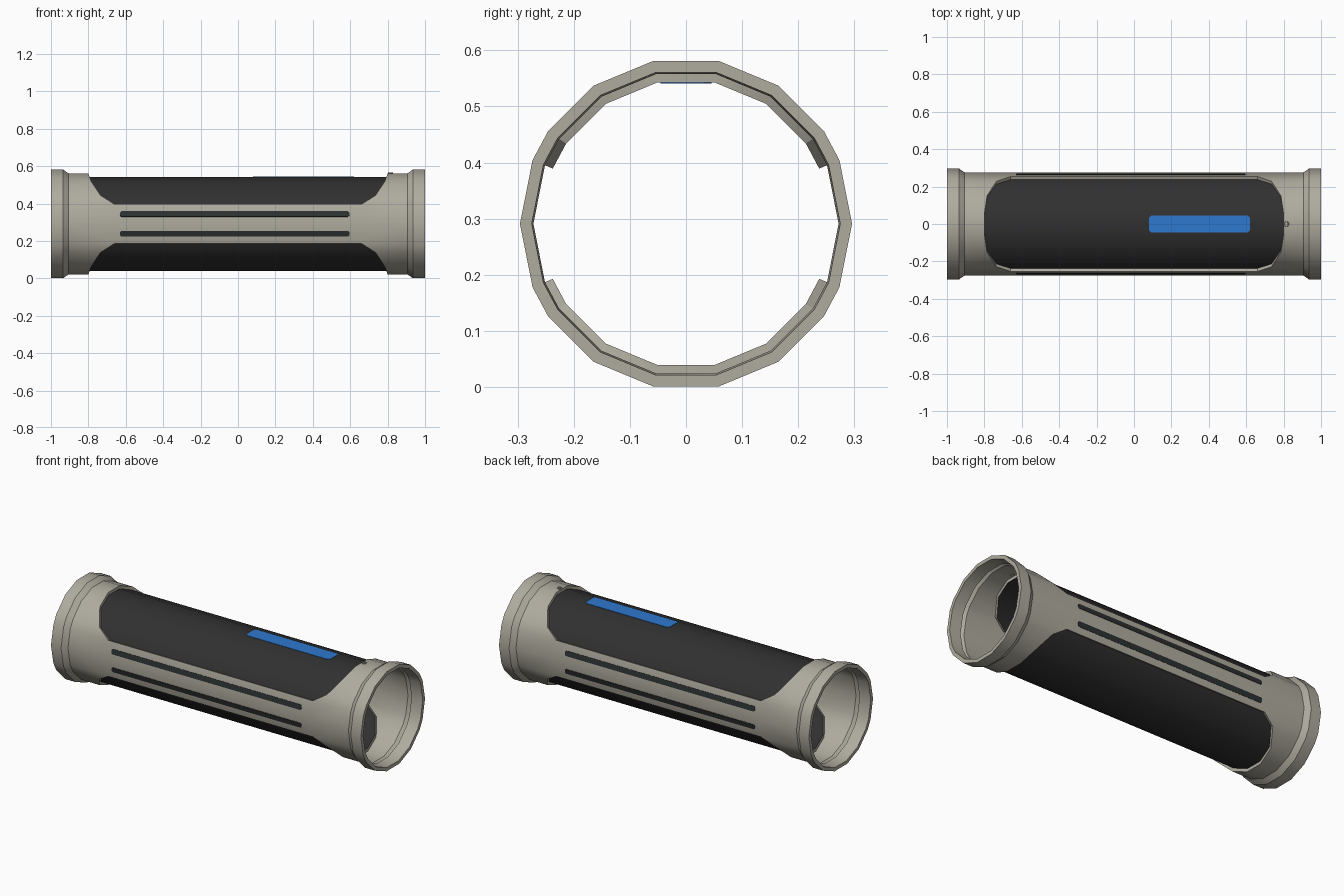
import bpy, bmesh, math
from mathutils import Matrix, Vector

if "Cube" in bpy.data.objects:
    bpy.data.objects.remove(bpy.data.objects["Cube"])

CZ = 0.291                                   # height of the tube axis
R_RIM, R_BODY, R_PANEL = 0.296, 0.275, 0.257
# ring angles from the top; extra corners at the sides follow the window edges
HALF = [-67.5, -56.25, -33.75, -11.25, 11.25, 33.75, 56.25, 67.5]
ANGLES = HALF + [90] + [a + 180 for a in HALF] + [270]
EDGE = {67.5: 0.66, 56.25: 0.735, 33.75: 0.785, 11.25: 0.80}   # window half length


def material(name, rgb):
    m = bpy.data.materials.new(name)
    m.diffuse_color = (*rgb, 1)
    m.use_nodes = True
    m.node_tree.nodes["Principled BSDF"].inputs["Base Color"].default_value = m.diffuse_color
    return m


BEIGE = material("warm_grey_metal", (0.43, 0.41, 0.345))
DARK = material("charcoal", (0.03, 0.03, 0.03))
SLOT = material("slot_dark_grey", (0.026, 0.03, 0.03))
BLUE = material("blue", (0.027, 0.19, 0.62))


def finish(bm, name, mat, smooth=True):
    bmesh.ops.remove_doubles(bm, verts=bm.verts, dist=1e-5)
    bmesh.ops.recalc_face_normals(bm, faces=bm.faces)
    me = bpy.data.meshes.new(name)
    bm.to_mesh(me)
    bm.free()
    me.materials.append(mat)
    ob = bpy.data.objects.new(name, me)
    bpy.context.collection.objects.link(ob)
    if smooth:
        bpy.ops.object.select_all(action='DESELECT')
        ob.select_set(True)
        bpy.context.view_layer.objects.active = ob
        bpy.ops.object.shade_smooth_by_angle(angle=math.radians(30))
    return ob


def pt(x, r, deg):
    a = math.radians(deg)
    return Vector((x, r * math.sin(a), CZ + r * math.cos(a)))


def quad(bm, *pts):
    bm.faces.new([bm.verts.new(p) for p in pts])


def window(deg):
    d = abs((deg + 90) % 180 - 90)
    return EDGE.get(d, EDGE[67.5])


# Tube shell: flared rims, sleeve with top and bottom windows, side strips
bm = bmesh.new()
profile = [(0.905, R_BODY), (0.935, R_RIM), (1, R_RIM), (1, R_BODY), (0.93, 0.272)]
n = len(ANGLES)
for i in range(n):
    a, b = ANGLES[i], ANGLES[(i + 1) % n]
    wa, wb = window(a), window(b)
    side = i in (7, 8, 16, 17)
    for s in (-1, 1):
        for (x0, r0), (x1, r1) in zip(profile, profile[1:]):
            quad(bm, pt(s * x0, r0, a), pt(s * x1, r1, a), pt(s * x1, r1, b), pt(s * x0, r0, b))
        quad(bm, pt(s * wa, R_BODY, a), pt(s * 0.905, R_BODY, a),
             pt(s * 0.905, R_BODY, b), pt(s * wb, R_BODY, b))
        if not side:                          # inward wall at the window ends
            quad(bm, pt(s * wa, R_BODY, a), pt(s * wb, R_BODY, b),
                 pt(s * wb, R_PANEL, b), pt(s * wa, R_PANEL, a))
    if side:
        quad(bm, pt(-wa, R_BODY, a), pt(wa, R_BODY, a), pt(wb, R_BODY, b), pt(-wb, R_BODY, b))
for a in (67.5, 112.5, 247.5, 292.5):         # inward wall along the window sides
    w = EDGE[67.5]
    quad(bm, pt(-w, R_BODY, a), pt(w, R_BODY, a), pt(w, R_PANEL, a), pt(-w, R_PANEL, a))
finish(bm, "tube_shell", BEIGE)

# Recessed dark panels in the windows
for name, turn in (("top_panel", 0), ("bottom_panel", 180)):
    bm = bmesh.new()
    for a, b in zip(HALF, HALF[1:]):
        wa, wb = window(a), window(b)
        quad(bm, pt(-wa, R_PANEL, a + turn), pt(wa, R_PANEL, a + turn),
             pt(wb, R_PANEL, b + turn), pt(-wb, R_PANEL, b + turn))
    finish(bm, name, DARK)


def plate(name, x0, x1, half, c, dist, deg, mat, thick=0.004):
    """Thin plate with cut corners lying on the tube face pointing at deg."""
    bm = bmesh.new()
    outline = [(x0 + c, -half), (x1 - c, -half), (x1, -half + c), (x1, half - c),
               (x1 - c, half), (x0 + c, half), (x0, half - c), (x0, -half + c)]
    f = bm.faces.new([bm.verts.new((x, y, dist - thick / 2)) for x, y in outline])
    ex = bmesh.ops.extrude_face_region(bm, geom=[f])
    bmesh.ops.translate(bm, vec=(0, 0, thick),
                        verts=[v for v in ex["geom"] if isinstance(v, bmesh.types.BMVert)])
    m = Matrix.Translation((0, 0, CZ)) @ Matrix.Rotation(-math.radians(deg), 4, 'X')
    bmesh.ops.transform(bm, matrix=m, verts=bm.verts)
    finish(bm, name, mat, smooth=False)


# Blue light strip on the top panel
plate("blue_strip", 0.08, 0.62, 0.045, 0.012, R_PANEL * math.cos(math.radians(11.25)), 0, BLUE)

# Two long slots on each side strip
for k, deg in enumerate((78.75, 101.25, 258.75, 281.25)):
    plate(f"side_slot_{k + 1}", -0.63, 0.595, 0.015, 0.006,
          R_BODY * math.cos(math.radians(11.25)), deg, SLOT)

# Small ring stud on the top of the sleeve
bpy.ops.mesh.primitive_torus_add(major_radius=0.011, minor_radius=0.003, major_segments=12,
                                 minor_segments=6, location=(0.815, 0, CZ + 0.271))
stud = bpy.context.object
stud.name = "ring_stud"
stud.data.materials.append(BEIGE)
